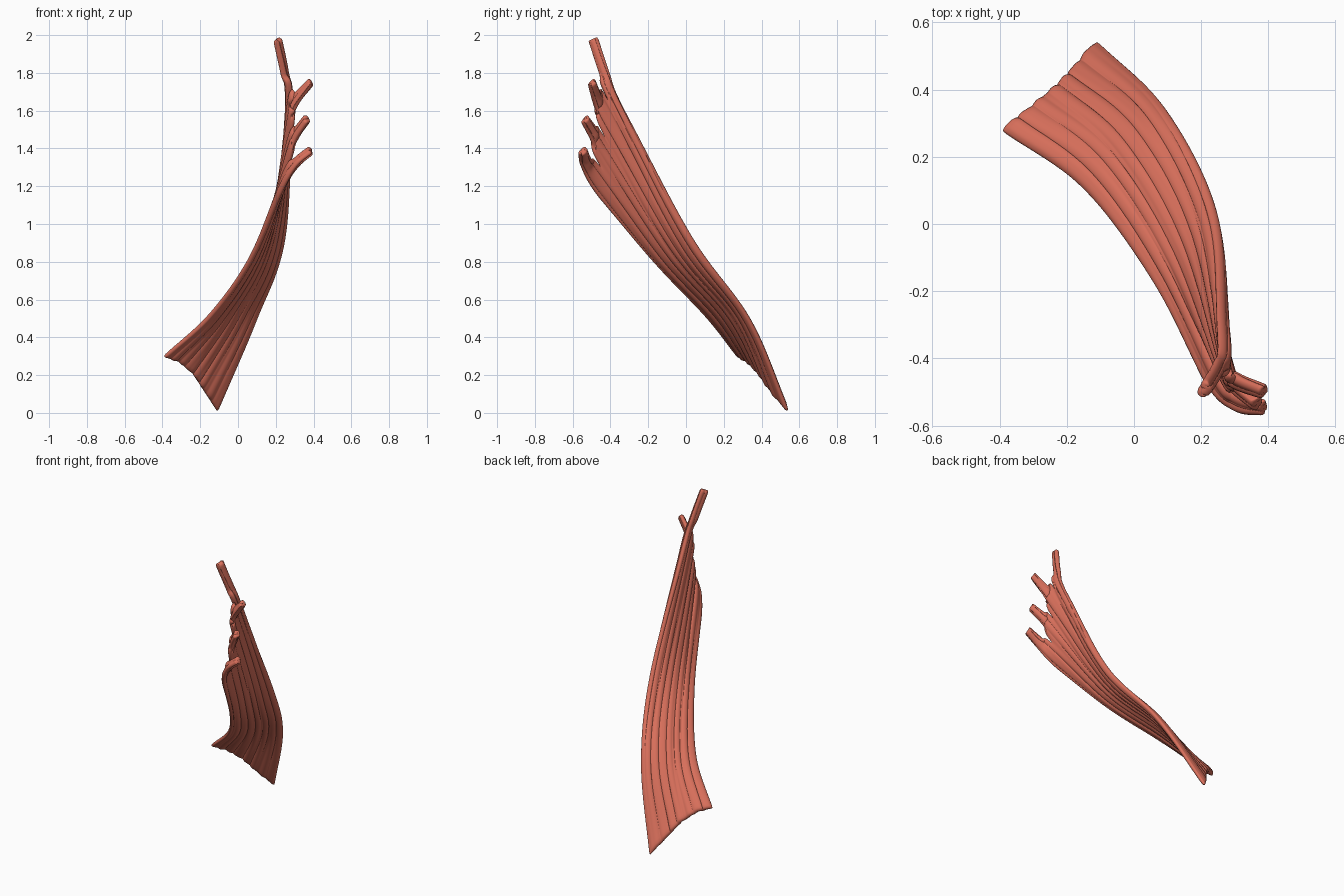
import bpy, bmesh, math
from mathutils import Vector as V

if "Cube" in bpy.data.objects:
    bpy.data.objects.remove(bpy.data.objects["Cube"])

def spline(pts, t):
    """Catmull-Rom through pts, t counted in segments."""
    p = [V(q) for q in pts]
    p = [2 * p[0] - p[1]] + p + [2 * p[-1] - p[-2]]
    i = min(int(t + 1e-9), len(pts) - 2)
    f = t - i
    a, b, c, d = p[i:i + 4]
    return 0.5 * (2 * b + (c - a) * f + (2 * a - 5 * b + 4 * c - d) * f * f
                  + (3 * b - a - 3 * c + d) * f ** 3)

# Two free edges of the sheet: lower attachment up to the finger roots
edge_a = [(-.395, .28, .30), (-.15, .105, .515), (.06, -.17, .80), (.215, -.46, 1.14)]
edge_b = [(-.11, .545, .005), (.095, .34, .49), (.245, .03, .93), (.265, -.325, 1.60)]
# Lower attachment points and notches of the three seams between bundles
low = [(-.32, .335, .275), (-.24, .40, .205), (-.185, .455, .12)]
notch = [(.265, -.45, 1.30), (.275, -.43, 1.46), (.275, -.41, 1.65)]
trunk = [edge_a]
for k in range(3):
    u = (k + 1) / 4
    bulge = V((-.01, .015, .02)) * math.sin(math.pi * u)
    mids = [V(edge_a[j]).lerp(V(edge_b[j]), u) + bulge * (1.2 - .5 * j) for j in (1, 2)]
    trunk.append([low[k], *mids, notch[k]])
trunk.append(edge_b)

# Left and right side of each finger: middle, tip
fingers = [
    ([(.305, -.55, 1.30), (.39, -.56, 1.375)], [(.31, -.50, 1.345), (.385, -.53, 1.405)]),
    ([(.30, -.495, 1.43), (.37, -.55, 1.54)], [(.315, -.475, 1.515), (.365, -.52, 1.575)]),
    ([(.295, -.475, 1.60), (.39, -.51, 1.74)], [(.305, -.45, 1.69), (.385, -.485, 1.765)]),
    ([(.24, -.46, 1.80), (.20, -.515, 1.97)], [(.255, -.41, 1.80), (.22, -.475, 1.99)]),
]

COLS, ROWS, TIP = 12, 36, 18
bm = bmesh.new()
wt = bm.verts.layers.float.new("w")
across = bm.verts.layers.float.new("u")
for k, sides in enumerate(fingers):
    grid = []
    for r in range(ROWS + TIP + 1):
        t = 3 * r / ROWS if r <= ROWS else 3 + 2 * (r - ROWS) / TIP
        ends = [spline(trunk[k + s] if r <= ROWS else list(trunk[k + s]) + sides[s], t)
                for s in (0, 1)]
        row = []
        for c in range(COLS + 1):
            s = c / COLS
            v = bm.verts.new(ends[0].lerp(ends[1], s))
            g = (k + s) / 4
            loc = 1 - abs(2 * s - 1) ** 4        # rounded profile of a finger
            whole = 1 - abs(2 * g - 1) ** 14     # rounded profile of the whole sheet
            f = min(1, max(0, (t - 2.4) / .6))
            v[wt] = .35 + .65 * (whole * (1 - f) + loc * f)
            v[across] = g
            row.append(v)
        grid.append(row)
    for r in range(ROWS + TIP):
        for c in range(COLS):
            bm.faces.new((grid[r][c], grid[r][c + 1], grid[r + 1][c + 1], grid[r + 1][c]))
bmesh.ops.remove_doubles(bm, verts=bm.verts, dist=1e-5)
bm.normal_update()

# Fibre ridges running lengthwise
for v, n in [(v, v.normal.copy()) for v in bm.verts]:
    g = v[across]
    v.co += n * (.0035 * math.sin(g * 47 + 2 * v.co.z) + .002 * math.sin(g * 83 + 1.3))
weights = [v[wt] for v in bm.verts]
mesh = bpy.data.meshes.new("neck_muscle")
bm.to_mesh(mesh)
bm.free()
muscle = bpy.data.objects.new("neck_muscle", mesh)
bpy.context.collection.objects.link(muscle)

# Thickness
group = muscle.vertex_groups.new(name="thickness")
for i, w in enumerate(weights):
    group.add([i], min(1, w), 'REPLACE')
sol = muscle.modifiers.new("thick", 'SOLIDIFY')
sol.thickness, sol.offset, sol.vertex_group = .038, 0, "thickness"
sub = muscle.modifiers.new("smooth", 'SUBSURF')
sub.levels = sub.render_levels = 1

# Muscle colour
mat = bpy.data.materials.new("muscle_red")
mat.diffuse_color = (.69, .16, .105, 1)
mat.use_nodes = True
mat.node_tree.nodes["Principled BSDF"].inputs["Base Color"].default_value = mat.diffuse_color
mesh.materials.append(mat)
bpy.context.view_layer.objects.active = muscle
muscle.select_set(True)
bpy.ops.object.shade_smooth()
